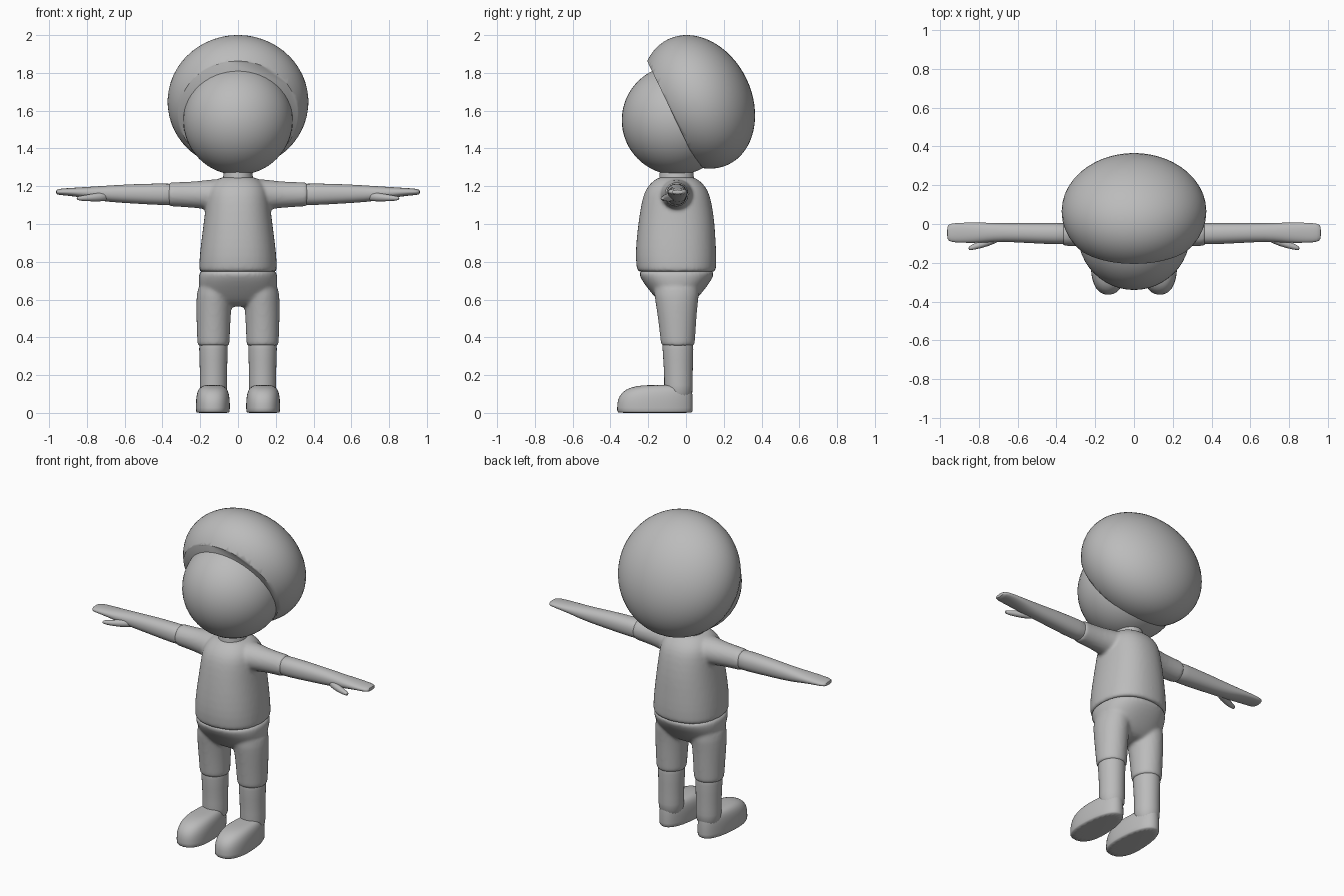
import bpy, bmesh, math
from mathutils import Matrix, Vector

grey = bpy.data.materials.new("plain grey")
grey.diffuse_color = (0.5, 0.5, 0.5, 1)
N = 24


def finish(bm, name, subsurf=0, mirror=False, blend=0):
    bmesh.ops.recalc_face_normals(bm, faces=bm.faces)
    me = bpy.data.meshes.new(name)
    bm.to_mesh(me)
    bm.free()
    me.materials.append(grey)
    ob = bpy.data.objects.new(name, me)
    bpy.context.collection.objects.link(ob)
    bpy.context.view_layer.objects.active = ob
    ob.select_set(True)
    bpy.ops.object.shade_smooth_by_angle(angle=math.radians(50))
    ob.select_set(False)
    if mirror:
        ob.modifiers.new("mirror", 'MIRROR').use_mirror_merge = False
    if subsurf:
        ob.modifiers.new("round", 'SUBSURF').levels = subsurf
        ob.modifiers["round"].render_levels = subsurf
    if blend:
        # fuse overlapping volumes into one soft surface
        r = ob.modifiers.new("fuse", 'REMESH')
        r.mode, r.voxel_size, r.use_smooth_shade = 'VOXEL', 0.01, True
        s = ob.modifiers.new("soften", 'SMOOTH')
        s.factor, s.iterations = 0.5, blend
    return ob


def loft(bm, rings, axis='z', power=1.0, side=1, taper=0):
    """Rings are (position, centre a, centre b, radius a, radius b)."""
    loops = []
    for t, ca, cb, ra, rb in rings:
        loop = []
        for i in range(N):
            a = 2 * math.pi * i / N
            c, s = math.cos(a), math.sin(a)
            u = math.copysign(abs(c) ** power, c)
            v = math.copysign(abs(s) ** power, s)
            p, q = ca + ra * u * (1 - taper * (1 + v) / 2), cb + rb * v
            co = (side * p, q, t) if axis == 'z' else (side * t, p, q)
            loop.append(bm.verts.new(co))
        loops.append(loop)
    for lo, hi in zip(loops, loops[1:]):
        for i in range(N):
            bm.faces.new((lo[i], lo[(i + 1) % N], hi[(i + 1) % N], hi[i]))
    bm.faces.new(loops[0])
    bm.faces.new(loops[-1])


# Head
bm = bmesh.new()
bmesh.ops.create_uvsphere(bm, u_segments=48, v_segments=32, radius=0.29,
                          matrix=Matrix.Translation((0, -0.05, 1.55)))
finish(bm, "head")

# Hair: tilted ellipsoid sliced flat where it meets the face
n = Vector((0, 0.90, 0.433)).normalized()
up = Vector((0, -n.z, n.y))
rim = Vector((0, -0.055, 1.55))
centre = rim + n * 0.15 + up * 0.035
bm = bmesh.new()
bmesh.ops.create_uvsphere(bm, u_segments=48, v_segments=32, radius=1)
for v in bm.verts:
    x, y, z = v.co
    v.co = centre + Vector((0.373 * x, 0, 0)) + n * (0.283 * y) + up * (0.368 * z)
cut = bmesh.ops.bisect_plane(bm, geom=bm.verts[:] + bm.edges[:] + bm.faces[:],
                             plane_co=rim, plane_no=n, clear_inner=True)
edges = [e for e in cut['geom_cut'] if isinstance(e, bmesh.types.BMEdge)]
bmesh.ops.holes_fill(bm, edges=edges, sides=0)
finish(bm, "hair")

# Neck
bm = bmesh.new()
loft(bm, [(1.18, 0, -0.05, 0.09, 0.10), (1.23, 0, -0.05, 0.085, 0.095),
          (1.26, 0, -0.05, 0.075, 0.09), (1.32, 0, -0.05, 0.08, 0.09)])
finish(bm, "neck", 1)

# Shirt: torso with both sleeves
bm = bmesh.new()
loft(bm, [(0.745, 0, -0.05, 0.207, 0.208), (0.75, 0, -0.05, 0.208, 0.21),
          (0.82, 0, -0.053, 0.206, 0.217), (0.92, 0, -0.053, 0.195, 0.211),
          (1.02, 0, -0.05, 0.181, 0.202), (1.12, 0, -0.05, 0.17, 0.186),
          (1.18, 0, -0.05, 0.163, 0.168), (1.22, 0, -0.05, 0.135, 0.135),
          (1.245, 0, -0.05, 0.10, 0.10), (1.25, 0, -0.05, 0.07, 0.08)], power=0.88)
for side in (1, -1):
    loft(bm, [(0.04, -0.05, 1.155, 0.10, 0.085), (0.14, -0.05, 1.155, 0.09, 0.083),
              (0.20, -0.05, 1.155, 0.074, 0.073), (0.28, -0.05, 1.156, 0.066, 0.067),
              (0.365, -0.05, 1.157, 0.063, 0.064), (0.372, -0.05, 1.157, 0.062, 0.064)],
         'x', side=side)
finish(bm, "shirt", 1, blend=5)

# Arms with flat hands
bm = bmesh.new()
loft(bm, [(0.30, -0.05, 1.157, 0.056, 0.058), (0.40, -0.05, 1.157, 0.056, 0.058),
          (0.55, -0.046, 1.160, 0.052, 0.052), (0.68, -0.043, 1.160, 0.048, 0.044),
          (0.76, -0.044, 1.163, 0.051, 0.036), (0.82, -0.045, 1.167, 0.053, 0.028),
          (0.90, -0.045, 1.170, 0.052, 0.020), (0.945, -0.045, 1.170, 0.048, 0.017),
          (0.965, -0.045, 1.169, 0.036, 0.011)], 'x', power=0.9)
finish(bm, "arm", 1, mirror=True)

# Thumbs
bm = bmesh.new()
loft(bm, [(0.68, -0.06, 1.148, 0.022, 0.024), (0.73, -0.082, 1.143, 0.025, 0.024),
          (0.78, -0.103, 1.139, 0.020, 0.019), (0.83, -0.119, 1.136, 0.015, 0.014),
          (0.855, -0.126, 1.136, 0.009, 0.008)], 'x')
finish(bm, "thumb", 1, mirror=True)

# Trousers: hips with both short legs
bm = bmesh.new()
loft(bm, [(0.76, 0, -0.05, 0.203, 0.200), (0.74, 0, -0.05, 0.208, 0.203),
          (0.70, 0, -0.05, 0.212, 0.185), (0.65, 0, -0.05, 0.205, 0.147),
          (0.60, 0, -0.05, 0.18, 0.105), (0.56, 0, -0.05, 0.13, 0.06)], power=0.88)
for side in (1, -1):
    loft(bm, [(0.70, 0.115, -0.05, 0.095, 0.130), (0.62, 0.125, -0.05, 0.096, 0.118),
              (0.54, 0.129, -0.048, 0.093, 0.107), (0.45, 0.130, -0.045, 0.089, 0.098),
              (0.36, 0.130, -0.043, 0.086, 0.090), (0.352, 0.130, -0.043, 0.085, 0.089)],
         side=side)
finish(bm, "trousers", 1, blend=6)

# Lower legs
bm = bmesh.new()
loft(bm, [(0.44, 0.13, -0.044, 0.077, 0.084), (0.34, 0.13, -0.043, 0.077, 0.083),
          (0.22, 0.13, -0.040, 0.072, 0.076), (0.15, 0.13, -0.040, 0.073, 0.076),
          (0.06, 0.13, -0.040, 0.074, 0.076)])
finish(bm, "lower_leg", 1, mirror=True)

# Feet with flat soles
bm = bmesh.new()
loft(bm, [(0.0, 0.133, -0.165, 0.098, 0.199), (0.002, 0.133, -0.165, 0.10, 0.201),
          (0.05, 0.133, -0.165, 0.101, 0.202), (0.09, 0.133, -0.160, 0.098, 0.196),
          (0.125, 0.133, -0.145, 0.087, 0.178), (0.143, 0.133, -0.120, 0.066, 0.145),
          (0.148, 0.133, -0.100, 0.04, 0.10)], power=0.85, taper=0.22)
finish(bm, "foot", 1, mirror=True)
